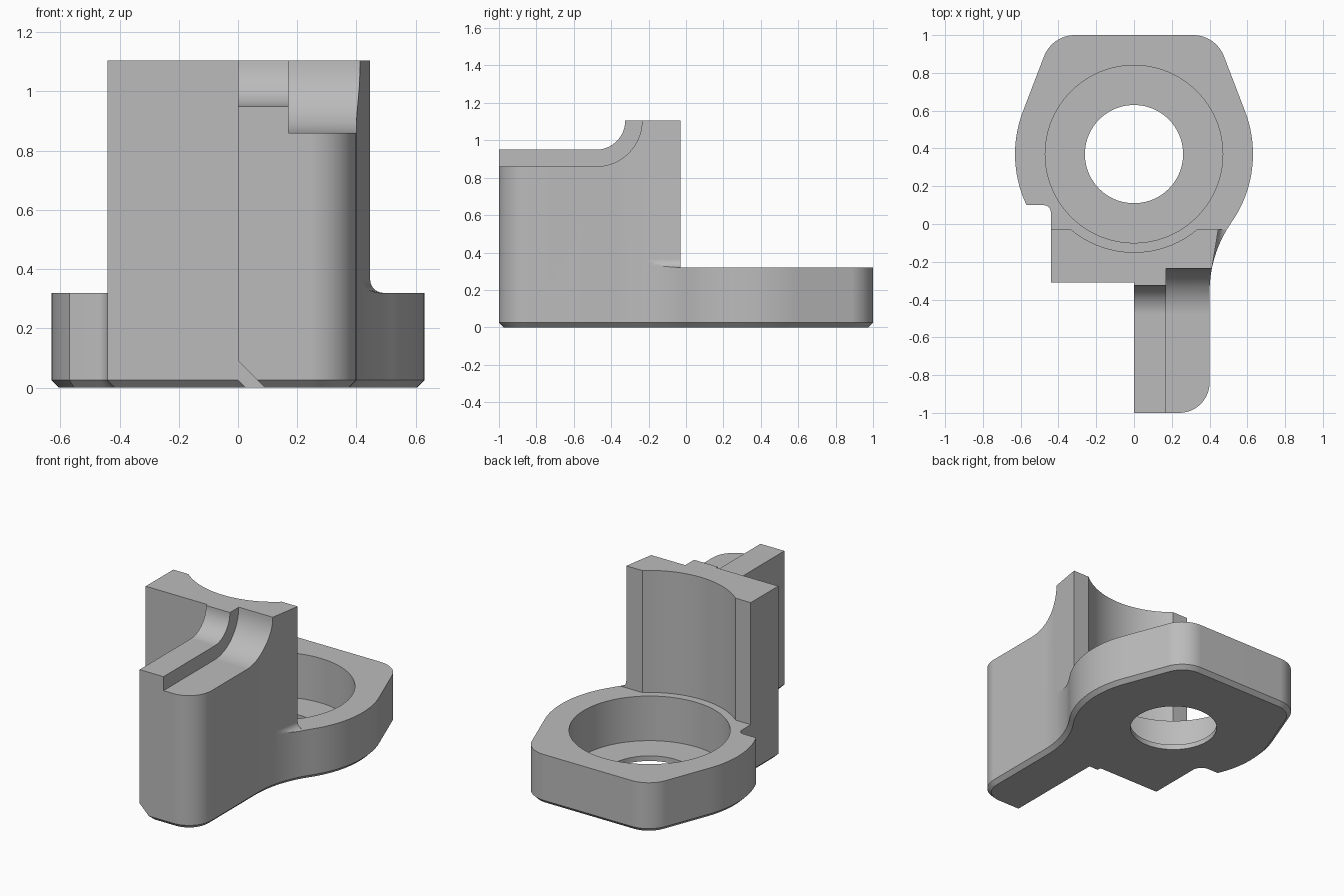
import bpy, bmesh
from math import sin, cos, radians, sqrt
from mathutils import Vector

if "Cube" in bpy.data.objects:
    bpy.data.objects.remove(bpy.data.objects["Cube"])

grey = bpy.data.materials.new("plain grey")
grey.use_nodes = True
grey.diffuse_color = (0.5, 0.5, 0.5, 1)
grey.node_tree.nodes["Principled BSDF"].inputs["Base Color"].default_value = (0.5, 0.5, 0.5, 1)


def arc(cx, cy, r, start, end, n=12):
    angles = [radians(start + (end - start) * i / n) for i in range(n + 1)]
    return [(cx + r * cos(a), cy + r * sin(a)) for a in angles]


def inset(pts, d):
    """Offset a counter-clockwise outline inward."""
    out = []
    for i, p in enumerate(pts):
        a, b, c = Vector(pts[i - 1]), Vector(p), Vector(pts[(i + 1) % len(pts)])
        n1, n2 = [Vector((-e.y, e.x)) for e in ((b - a).normalized(), (c - b).normalized())]
        out.append(tuple(b + (n1 + n2) * d / (1 + n1.dot(n2))))
    return out


def loft(name, rings):
    """Capped solid through rings of 3D points."""
    bm = bmesh.new()
    loops = [[bm.verts.new(p) for p in ring] for ring in rings]
    n = len(loops[0])
    for low, high in zip(loops, loops[1:]):
        for i in range(n):
            j = (i + 1) % n
            bm.faces.new((low[i], low[j], high[j], high[i]))
    bm.faces.new(loops[0][::-1])
    bm.faces.new(loops[-1])
    bmesh.ops.recalc_face_normals(bm, faces=bm.faces)
    mesh = bpy.data.meshes.new(name)
    bm.to_mesh(mesh)
    bm.free()
    mesh.materials.append(grey)
    ob = bpy.data.objects.new(name, mesh)
    bpy.context.collection.objects.link(ob)
    return ob


def at_z(pts, z):
    return [(x, y, z) for x, y in pts]


def prism_x(name, profile, x0, x1):
    return loft(name, [[(x, y, z) for y, z in profile] for x in (x0, x1)])


def prism_y(name, profile, y0, y1):
    return loft(name, [[(x, y, z) for x, z in profile] for y in (y0, y1)])


def cylinder(name, r, z0, z1):
    ring = arc(0, BORE_Y, r, 0, 360, 96)[:-1]
    return loft(name, [at_z(ring, z0), at_z(ring, z1)])


def combine(ob, other, operation):
    """Apply a boolean and discard the second solid."""
    mod = ob.modifiers.new("Boolean", 'BOOLEAN')
    mod.operation, mod.object, mod.solver = operation, other, 'EXACT'
    bpy.context.view_layer.objects.active = ob
    bpy.ops.object.modifier_apply(modifier=mod.name)
    bpy.data.objects.remove(other)


BORE_Y, PLATE_TOP, POST_TOP, BACK = 0.37, 0.32, 1.105, -0.03
SWEEP_R, SWEEP_Y, FILLET = 0.643, -0.36, 0.045


def side(y):
    """Concave flank joining the arm to the round plate."""
    return 0.4 + SWEEP_R - sqrt(SWEEP_R ** 2 - (y - SWEEP_Y) ** 2)


# Shared outline of arm and flank
arm = [(-0.44, -0.31), (0, -0.31), (0, -1)] + arc(0.24, -0.84, 0.16, -90, 0)
flank_y = [SWEEP_Y + 0.03 * i for i in range(12)]
flank = [(side(y), y) for y in flank_y]

# Base plate with chamfered underside
plate = (arm + flank
         + arc(0, BORE_Y, 0.63, -35, 21, 20)
         + arc(0.313, 0.825, 0.175, 21, 90)
         + arc(-0.313, 0.825, 0.175, 90, 159)
         + arc(0, BORE_Y, 0.63, 159, 205.4, 18)
         + arc(-0.48, 0.06, 0.04, 90, 0, 8))
bracket = loft("bracket_body", [at_z(inset(plate, 0.025), 0), at_z(plate, 0.025),
                                at_z(plate, PLATE_TOP)])


# Upright post and arm, with a fillet flaring out to the plate flank
def post_ring(h):
    flare = FILLET - sqrt(FILLET ** 2 - max(FILLET - h, 0) ** 2)
    y0 = flank_y[4]
    slope = (flank[4][0] - flank[3][0]) / 0.03
    pts = list(arm)
    for x, y in flank:
        straight = flank[4][0] + slope * (y - y0)
        pts.append((x if y <= y0 else min(x, straight + flare), y))
    return at_z(pts + [(-0.44, BACK)], PLATE_TOP + h)


heights = [FILLET * (1 - cos(radians(15 * i))) for i in range(7)]
post = loft("post", [post_ring(h) for h in heights + [POST_TOP - PLATE_TOP]])
combine(post, cylinder("post_hollow", 0.52, 0.2, 1.3), 'DIFFERENCE')

# Stepped arm top, curving up to the post
for x0, x1, r in ((-0.1, 0.3, 0.155), (0.17, 0.6, 0.245)):
    profile = ([(-1.2, POST_TOP - r)] + arc(-0.48, POST_TOP, r, -90, 0, 16)
               + [(-0.48 + r, 1.3), (-1.2, 1.3)])
    combine(post, prism_x("step_cut", profile, x0, x1), 'DIFFERENCE')

combine(bracket, post, 'UNION')

# Counterbore and through hole
combine(bracket, cylinder("counterbore", 0.47, 0.033, 0.5), 'DIFFERENCE')
combine(bracket, cylinder("through_hole", 0.26, -0.2, 0.2), 'DIFFERENCE')

# Large chamfer under the inner edge of the arm
wedge = [(-0.05, 0.14), (-0.05, -0.05), (0.14, -0.05)]
combine(bracket, prism_y("arm_chamfer", wedge, -1.1, -0.31), 'DIFFERENCE')

# Merge flat faces, then shade
bm = bmesh.new()
bm.from_mesh(bracket.data)
bmesh.ops.remove_doubles(bm, verts=bm.verts, dist=0.0001)
bmesh.ops.dissolve_limit(bm, angle_limit=radians(0.3), verts=bm.verts, edges=bm.edges)
bm.to_mesh(bracket.data)
bm.free()
bpy.ops.object.select_all(action='DESELECT')
bracket.select_set(True)
bpy.context.view_layer.objects.active = bracket
bpy.ops.object.shade_smooth_by_angle(angle=radians(20))
normals = bracket.modifiers.new("Weighted Normals", 'WEIGHTED_NORMAL')
normals.keep_sharp = True
